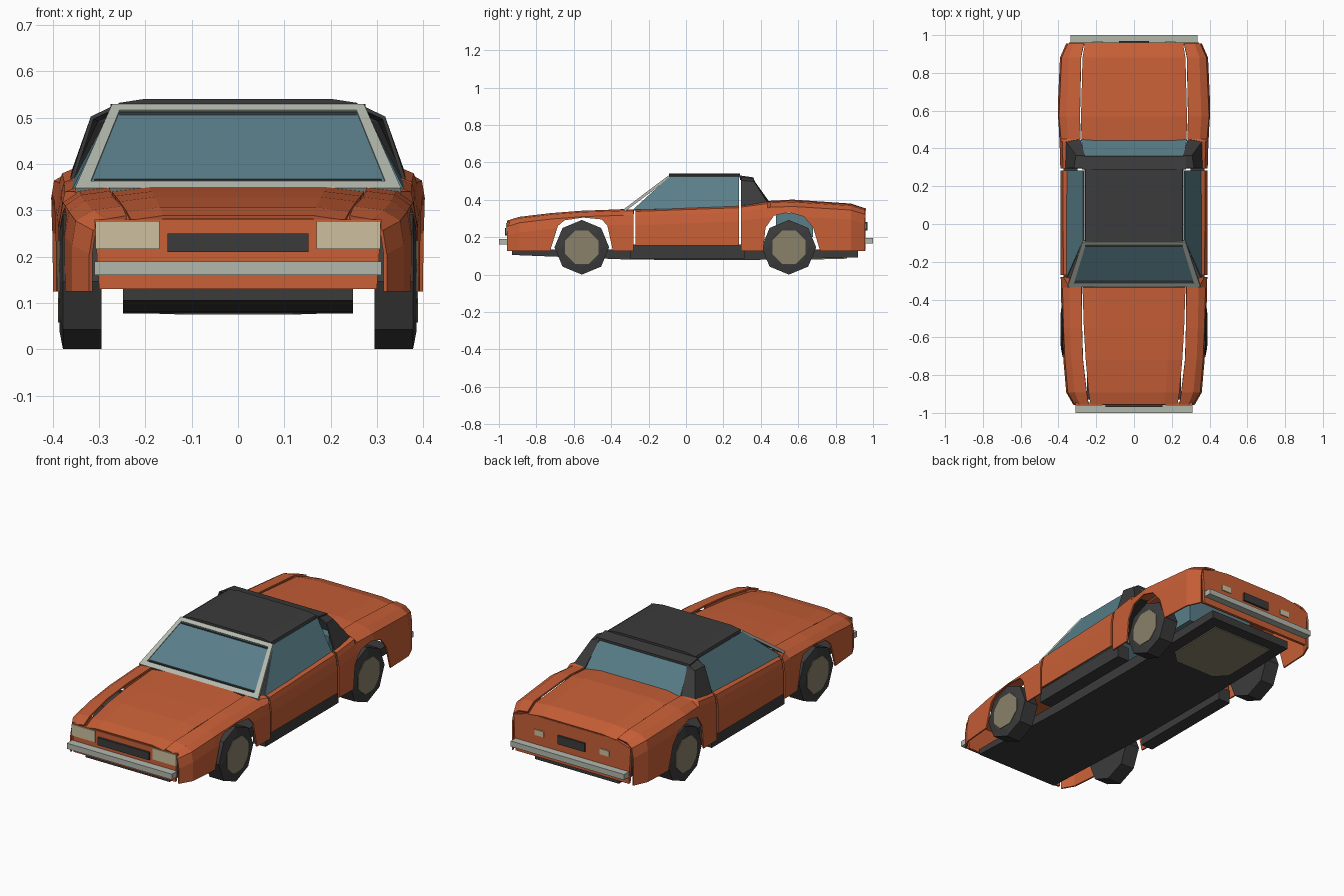
import bpy, bmesh, math
from mathutils import Vector

cube = bpy.data.objects.get("Cube")
if cube:
    bpy.data.objects.remove(cube)


def material(name, rgb):
    m = bpy.data.materials.new(name)
    m.use_nodes = True
    m.diffuse_color = (*rgb, 1)
    m.node_tree.nodes["Principled BSDF"].inputs["Base Color"].default_value = (*rgb, 1)
    return m


ORANGE = material("orange paint", (0.58, 0.115, 0.038))
DARK = material("dark rubber", (0.044, 0.044, 0.044))
GLASS = material("blue glass", (0.1, 0.21, 0.25))
CHROME = material("pale metal", (0.45, 0.48, 0.42))
CREAM = material("cream lamp", (0.61, 0.53, 0.35))
HUB = material("hub beige", (0.25, 0.22, 0.14))


def finish(name, bm, mat, mirror=False, thick=0):
    bmesh.ops.remove_doubles(bm, verts=bm.verts, dist=0.0001)
    bmesh.ops.recalc_face_normals(bm, faces=bm.faces)
    mesh = bpy.data.meshes.new(name)
    bm.to_mesh(mesh)
    bm.free()
    mesh.materials.append(mat)
    ob = bpy.data.objects.new(name, mesh)
    bpy.context.scene.collection.objects.link(ob)
    if mirror:
        ob.modifiers.new("Mirror", "MIRROR").use_axis[0] = True
    if thick:
        s = ob.modifiers.new("Solidify", "SOLIDIFY")
        s.thickness, s.offset = thick, 0
    return ob


def sheet(name, rows, mat, mirror=False, thick=0.008):
    """Skin a grid of points, row by row."""
    bm = bmesh.new()
    grid = [[bm.verts.new(p) for p in row] for row in rows]
    for a, b in zip(grid, grid[1:]):
        for i in range(len(a) - 1):
            bm.faces.new((a[i], a[i + 1], b[i + 1], b[i]))
    return finish(name, bm, mat, mirror, thick)


def prism(name, pts, lo, hi, mat, axis="x", mirror=False):
    """Extrude an outline: (y, z) along x, or (x, z) along y."""
    bm = bmesh.new()
    ends = [[bm.verts.new((t, a, b) if axis == "x" else (a, t, b)) for a, b in pts]
            for t in (lo, hi)]
    for loop in ends:
        bm.faces.new(loop)
    for i in range(len(pts)):
        j = (i + 1) % len(pts)
        bm.faces.new((ends[0][i], ends[0][j], ends[1][j], ends[1][i]))
    return finish(name, bm, mat, mirror)


def box(name, x, y, z, mat, mirror=False):
    outline = [(y[0], z[0]), (y[1], z[0]), (y[1], z[1]), (y[0], z[1])]
    return prism(name, outline, x[0], x[1], mat, mirror=mirror)


def lathe(name, profile, y, z, mat, turn=0):
    """Eight-sided solid around a sideways axis, mirrored to both sides."""
    bm = bmesh.new()
    rings = []
    for x, r in profile:
        angles = [math.tau * i / 8 + turn for i in range(8)]
        rings.append([bm.verts.new((x, y + r * math.sin(a), z + r * math.cos(a))) for a in angles])
    for a, b in zip(rings, rings[1:]):
        for i in range(8):
            bm.faces.new((a[i], a[i - 1], b[i - 1], b[i]))
    bm.faces.new(rings[0])
    bm.faces.new(rings[-1])
    return finish(name, bm, mat, mirror=True)


def side_section(y, top, x_in, x_out, bottom=0.125):
    mid = x_in + 0.6 * (x_out - x_in)
    return [(x_in, y, top), (mid, y, top - 0.008), (x_out - 0.008, y, top - 0.03),
            (x_out, y, top - 0.08), (x_out, y, bottom)]


def lid_section(y, top, edge):
    return [(0, y, top), (0.7 * edge, y, top), (edge, y, top - 0.01)]


def cut_arch(panel, name, outline):
    cutter = prism(name, outline, -0.6, 0.6, DARK)
    cutter.hide_render = True
    cutter.display_type = "WIRE"
    cutter.hide_set(True)
    mod = panel.modifiers.new("Arch", "BOOLEAN")
    mod.object, mod.solver = cutter, "EXACT"


# Fenders with wheel arches, and doors
front = sheet("front_fenders", [side_section(*s) for s in (
    (-0.955, 0.285, 0.24, 0.318), (-0.89, 0.305, 0.25, 0.355), (-0.72, 0.325, 0.27, 0.37),
    (-0.55, 0.338, 0.275, 0.378), (-0.335, 0.345, 0.277, 0.383), (-0.28, 0.345, 0.352, 0.384))],
    ORANGE, mirror=True)
cut_arch(front, "front_arch_cutter", [(-0.735, 0.1), (-0.685, 0.26), (-0.65, 0.29), (-0.55, 0.305),
                                      (-0.45, 0.295), (-0.42, 0.26), (-0.385, 0.1)])
rear = sheet("rear_fenders", [side_section(*s) for s in (
    (0.295, 0.366, 0.352, 0.386), (0.435, 0.385, 0.358, 0.39), (0.45, 0.388, 0.283, 0.391),
    (0.57, 0.392, 0.286, 0.402), (0.88, 0.373, 0.28, 0.388), (0.955, 0.35, 0.265, 0.355))],
    ORANGE, mirror=True)
cut_arch(rear, "rear_arch_cutter", [(0.41, 0.1), (0.425, 0.25), (0.47, 0.315), (0.55, 0.333),
                                    (0.63, 0.31), (0.68, 0.25), (0.725, 0.1)])
sheet("doors", [side_section(-0.27, 0.343, 0.352, 0.384, 0.155),
                side_section(0.283, 0.363, 0.352, 0.386, 0.155)], ORANGE, mirror=True)

# Hood, boot lid and end panels
sheet("hood", [lid_section(*s) for s in (
    (-0.955, 0.285, 0.23), (-0.89, 0.303, 0.24), (-0.72, 0.325, 0.255),
    (-0.55, 0.337, 0.265), (-0.335, 0.346, 0.272))], ORANGE, mirror=True)
sheet("boot_lid", [lid_section(*s) for s in (
    (0.44, 0.39, 0.278), (0.57, 0.397, 0.28), (0.88, 0.376, 0.272), (0.96, 0.35, 0.258))],
    ORANGE, mirror=True)
prism("nose_panel", [(-0.31, 0.28), (-0.3, 0.13), (0.3, 0.13), (0.31, 0.28)],
      -0.957, -0.945, ORANGE, axis="y")
prism("tail_panel", [(-0.345, 0.32), (-0.335, 0.13), (0.335, 0.13), (0.345, 0.32),
                     (0.26, 0.346), (-0.26, 0.346)], 0.945, 0.96, ORANGE, axis="y")

# Underbody
prism("chassis", [(-0.93, 0.135), (-0.93, 0.105), (-0.3, 0.08), (0.3, 0.077),
                  (0.92, 0.092), (0.92, 0.135)], -0.248, 0.248, DARK)
box("sills", (0.3, 0.372), (-0.3, 0.315), (0.085, 0.16), DARK, mirror=True)
sheet("underbody_plate", [[(-0.12, 0.48, 0.078), (0.12, 0.48, 0.078)],
                          [(-0.18, 0.54, 0.08), (0.18, 0.54, 0.08)],
                          [(-0.18, 0.86, 0.088), (0.18, 0.86, 0.088)]], HUB, thick=0.006)
box("luggage_panel", (-0.2, 0.2), (0.48, 0.68), (0.2, 0.33), GLASS)

# Windscreen with its frame
outer = [Vector(p) for p in ((-0.352, -0.33, 0.343), (0.352, -0.33, 0.343),
                             (0.272, -0.09, 0.524), (-0.272, -0.09, 0.524))]
inner = [Vector(p) for p in ((-0.318, -0.31, 0.358), (0.318, -0.31, 0.358),
                             (0.256, -0.107, 0.511), (-0.256, -0.107, 0.511))]
sheet("windscreen_frame", [outer + outer[:1], inner + inner[:1]], CHROME, thick=0.014)
sheet("windscreen", [inner[:2], [inner[3], inner[2]]], GLASS, thick=0.006)
box("windscreen_lower_seal", (-0.31, 0.31), (-0.312, -0.3), (0.36, 0.368), DARK)
box("windscreen_upper_seal", (-0.256, 0.256), (-0.118, -0.105), (0.505, 0.511), DARK)

# Side and rear glass
sheet("side_windows", [[(0.355, -0.285, 0.345), (0.355, 0.283, 0.36)],
                       [(0.268, -0.088, 0.523), (0.268, 0.283, 0.523)]],
      GLASS, mirror=True, thick=0.006)
sheet("rear_window", [[(-0.28, 0.445, 0.383), (0.28, 0.445, 0.383)],
                      [(-0.262, 0.355, 0.51), (0.262, 0.355, 0.51)]], GLASS, thick=0.006)

# Soft top with rear pillars
prism("roof", [(-0.262, 0.52), (0.262, 0.52), (0.258, 0.532), (0.2, 0.541),
               (-0.2, 0.541), (-0.258, 0.532)], -0.092, 0.29, DARK, axis="y")
prism("roof_rear_band", [(0.288, 0.505), (0.36, 0.5), (0.36, 0.52), (0.288, 0.53)],
      -0.275, 0.275, DARK)
sheet("rear_pillars", [
    [(0.262, 0.295, 0.525), (0.315, 0.295, 0.5), (0.358, 0.295, 0.368)],
    [(0.262, 0.358, 0.515), (0.305, 0.362, 0.495), (0.358, 0.435, 0.38)],
    [(0.258, 0.36, 0.505), (0.262, 0.365, 0.495), (0.283, 0.445, 0.383)]],
    DARK, mirror=True)

# Wheels
for label, y in (("front", -0.557), ("rear", 0.55)):
    lathe(label + "_tyres", [(0.295, 0.146), (0.378, 0.146), (0.386, 0.105)], y, 0.146, DARK)
    lathe(label + "_hubs", [(0.38, 0.096), (0.389, 0.096)], y, 0.146, HUB, turn=math.pi / 8)

# Bumpers, lamps, grille and plate
box("front_bumper", (-0.31, 0.31), (-1.0, -0.955), (0.16, 0.19), CHROME)
box("rear_bumper", (-0.335, 0.335), (0.955, 1.0), (0.165, 0.195), CHROME)
box("headlamps", (0.17, 0.308), (-0.962, -0.954), (0.217, 0.277), CREAM, mirror=True)
box("grille", (-0.152, 0.152), (-0.968, -0.954), (0.21, 0.25), DARK)
box("tail_lamps", (0.165, 0.22), (0.957, 0.965), (0.245, 0.275), CREAM, mirror=True)
box("rear_plate", (-0.08, 0.08), (0.957, 0.97), (0.235, 0.28), DARK)
